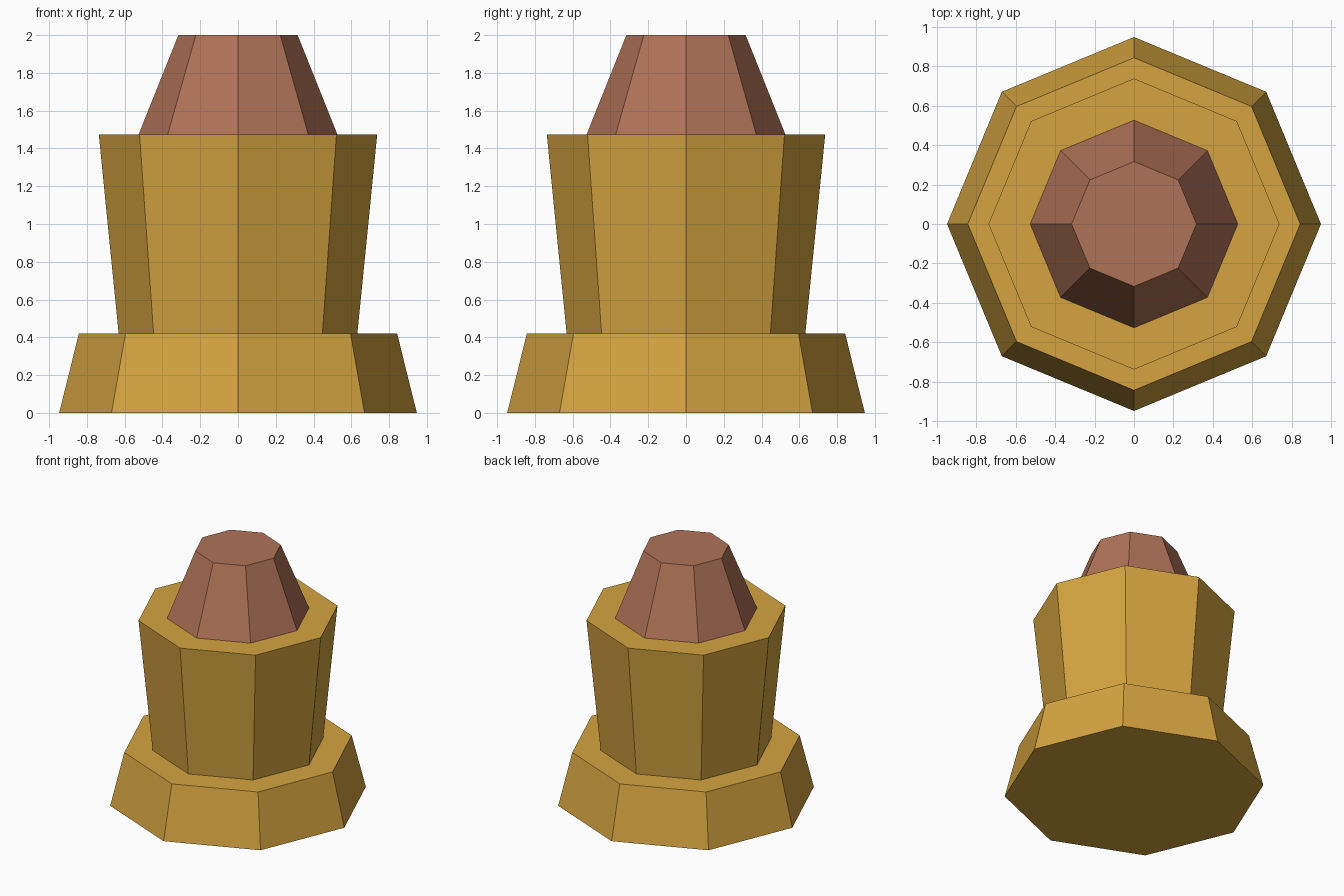
import bpy, bmesh
from mathutils import Matrix

if "Cube" in bpy.data.objects:
    bpy.data.objects.remove(bpy.data.objects["Cube"])

SIDES = 8


def material(name, rgb):
    mat = bpy.data.materials.new(name)
    mat.diffuse_color = (*rgb, 1.0)
    mat.use_nodes = True
    mat.node_tree.nodes["Principled BSDF"].inputs["Base Color"].default_value = mat.diffuse_color
    return mat


def frustum(name, z0, z1, r0, r1, mat):
    """Flat-shaded eight-sided tapered block with corners on the axes."""
    bm = bmesh.new()
    bmesh.ops.create_cone(bm, cap_ends=True, cap_tris=False, segments=SIDES,
                          radius1=r0, radius2=r1, depth=z1 - z0,
                          matrix=Matrix.Translation((0, 0, (z0 + z1) / 2)))
    mesh = bpy.data.meshes.new(name)
    bm.to_mesh(mesh)
    bm.free()
    mesh.materials.append(mat)
    obj = bpy.data.objects.new(name, mesh)
    bpy.context.collection.objects.link(obj)
    return obj


brass = material("brass", (0.66, 0.37, 0.051))
copper = material("copper", (0.43, 0.17, 0.095))

# Wide foot, flared body, tapered tip
frustum("base", 0.0, 0.421, 0.947, 0.842, brass)
frustum("body", 0.421, 1.474, 0.632, 0.737, brass)
frustum("tip", 1.474, 2.0, 0.526, 0.316, copper)
